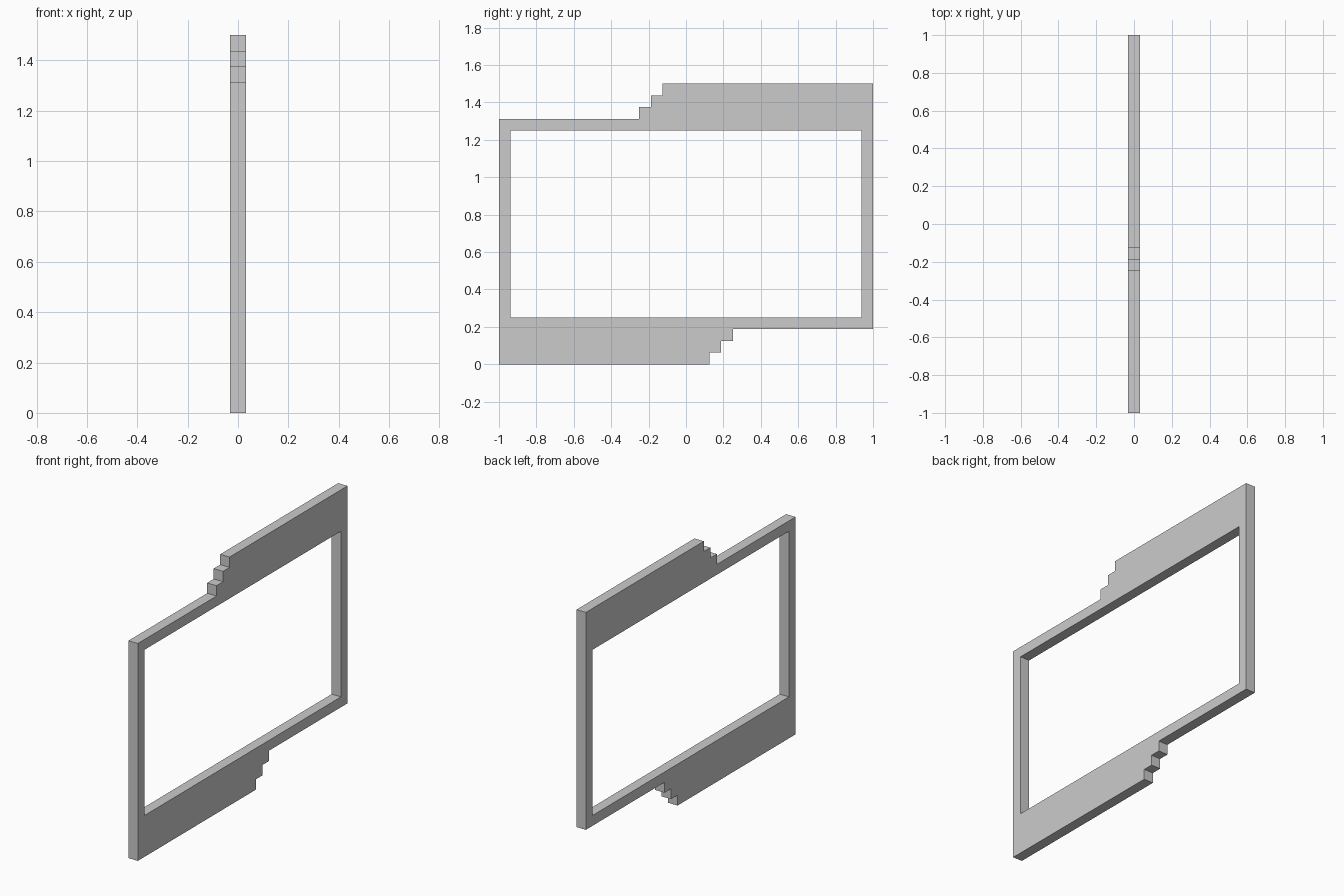
import bpy, bmesh
from math import radians

if "Cube" in bpy.data.objects:
    bpy.data.objects.remove(bpy.data.objects["Cube"])

U = 1 / 16          # step size, also the frame thickness
MID = 0.75          # height of the centre of half-turn symmetry

# lower outline of the frame: deep left part, three steps up, thin right part
half = [(-1, 0)]
for i in range(3):
    y = 0.125 + i * U
    half += [(y, i * U), (y, (i + 1) * U)]
half.append((1, 3 * U))

# the upper outline is the lower one turned by 180 degrees
outline = half + [(-y, 2 * MID - z) for y, z in half]
opening = [(-1 + U, 0.25), (1 - U, 0.25), (1 - U, 1.25), (-1 + U, 1.25)]

# filled flat curve with the opening as a hole, extruded to thickness
curve = bpy.data.curves.new("frame_profile", 'CURVE')
curve.dimensions = '2D'
curve.fill_mode = 'BOTH'
curve.extrude = U / 2
for loop in (outline, opening):
    spline = curve.splines.new('POLY')
    spline.points.add(len(loop) - 1)
    for point, (y, z) in zip(spline.points, loop):
        point.co = (y, z, 0, 1)
    spline.use_cyclic_u = True

helper = bpy.data.objects.new("frame_profile", curve)
bpy.context.collection.objects.link(helper)
bpy.context.view_layer.update()
mesh = bpy.data.meshes.new_from_object(
    helper.evaluated_get(bpy.context.evaluated_depsgraph_get()))
bpy.data.objects.remove(helper)

# weld the caps to the sides and keep every face flat
bm = bmesh.new()
bm.from_mesh(mesh)
bmesh.ops.remove_doubles(bm, verts=bm.verts, dist=1e-5)
bmesh.ops.recalc_face_normals(bm, faces=bm.faces)
for face in bm.faces:
    face.smooth = False
bm.to_mesh(mesh)
bm.free()

# stand the frame upright in the y-z plane
frame = bpy.data.objects.new("stepped_frame", mesh)
mesh.name = "stepped_frame"
frame.rotation_euler = (radians(90), 0, radians(90))
bpy.context.collection.objects.link(frame)
